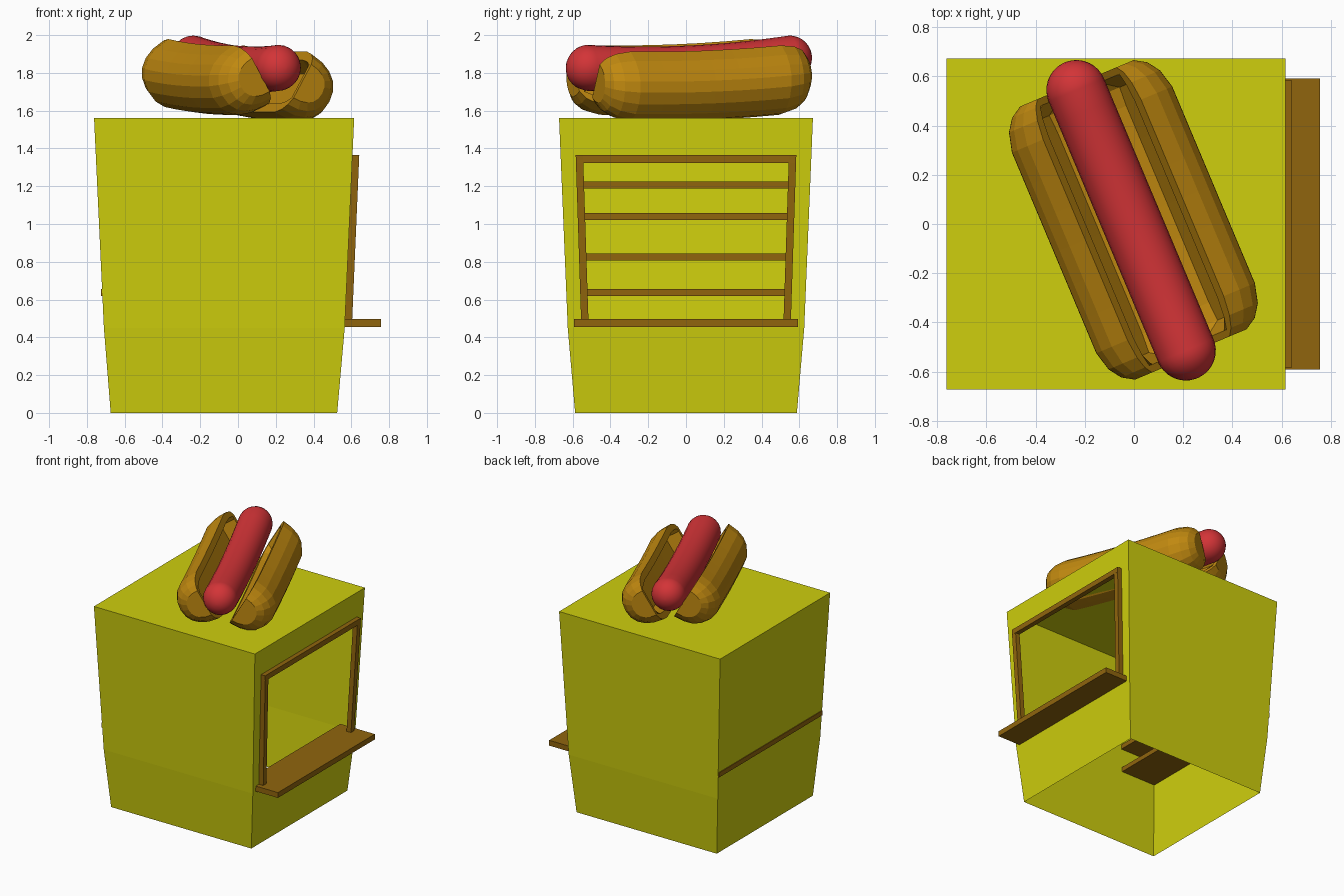
import bpy, bmesh, math
from mathutils import Matrix

if "Cube" in bpy.data.objects:
    bpy.data.objects.remove(bpy.data.objects["Cube"])


def material(name, rgb):
    m = bpy.data.materials.new(name)
    m.diffuse_color = (*rgb, 1)
    m.use_nodes = True
    m.node_tree.nodes["Principled BSDF"].inputs["Base Color"].default_value = m.diffuse_color
    return m


YELLOW = material("booth_yellow", (0.62, 0.62, 0.004))
BROWN = material("wood_brown", (0.28, 0.13, 0.004))
BUN = material("bun_tan", (0.53, 0.25, 0.005))
RED = material("sausage_red", (0.65, 0.034, 0.038))
TURN = Matrix.Rotation(math.radians(22.8), 4, 'Z')   # roof snack is set diagonally


def loft(rings, caps=(True, True)):
    """Skin a list of equal-length point rings."""
    bm = bmesh.new()
    loops = [[bm.verts.new(p) for p in r] for r in rings]
    n = len(loops[0])
    for a, b in zip(loops, loops[1:]):
        for i in range(n):
            j = (i + 1) % n
            bm.faces.new((a[i], a[j], b[j], b[i]))
    if caps[0]:
        bm.faces.new(loops[0][::-1])
    if caps[1]:
        bm.faces.new(loops[-1])
    bmesh.ops.recalc_face_normals(bm, faces=bm.faces)
    return bm


def finish(bm, name, mat, matrix=None):
    if matrix:
        bm.transform(matrix)
    me = bpy.data.meshes.new(name)
    bm.to_mesh(me)
    bm.free()
    me.materials.append(mat)
    ob = bpy.data.objects.new(name, me)
    bpy.context.collection.objects.link(ob)
    return ob


def rect(x0, x1, y0, y1, z):
    return [(x0, y0, z), (x1, y0, z), (x1, y1, z), (x0, y1, z)]


def box(name, x0, x1, y0, y1, z0, z1, mat):
    return finish(loft([rect(x0, x1, y0, y1, z0), rect(x0, x1, y0, y1, z1)]), name, mat)


# Booth shell: flared, open underneath, with a serving window on the right
def wall_x(z):
    return 0.565 + (z - 0.45) * 0.045


bm = loft([rect(-0.674, 0.525, -0.587, 0.587, 0),
           rect(-0.71, 0.565, -0.626, 0.626, 0.45),
           rect(-0.762, 0.615, -0.672, 0.672, 1.56)], caps=(False, True))
side = max((f for f in bm.faces if f.calc_center_median().z > 0.6 and f.normal.x > 0.9),
           key=lambda f: f.calc_center_median().x)
bmesh.ops.inset_individual(bm, faces=[side], thickness=0.1)
for v in side.verts:
    upper = v.co.z > 1
    z = 1.345 if upper else 0.472
    v.co = (wall_x(z), math.copysign(0.56 if upper else 0.53, v.co.y), z)
bmesh.ops.delete(bm, geom=[side], context='FACES')
finish(bm, "booth_shell", YELLOW)

# Window frame and serving counter
for s, label in ((-1, "front"), (1, "back")):
    low = rect(0.566, 0.604, s * 0.516, s * 0.555, 0.48)
    high = rect(0.605, 0.642, s * 0.545, s * 0.584, 1.365)
    finish(loft([low, high]), "window_post_" + label, BROWN)
box("window_top_bar", 0.604, 0.641, -0.582, 0.582, 1.324, 1.365, BROWN)
box("serving_counter", 0.46, 0.756, -0.592, 0.592, 0.455, 0.496, BROWN)

# Shelves on the inner left wall
for i, z in enumerate((0.637, 0.825, 1.04, 1.207)):
    w = 0.632 + (z - 0.637) * 0.04
    box(f"shelf_{i + 1}", -0.725, -0.42, -w, w, z - 0.018, z + 0.018, BROWN)


# Bun halves: scooped half-round section, rounded off at the ends
def bun_half(name, side, mid_u, mid_z, v0, v1):
    ends = [(0, 0.55), (0.03, 0.76), (0.08, 0.91), (0.16, 1.0)]
    stations = [(v0 + o, s) for o, s in ends]
    a, b = v0 + 0.16, v1 - 0.16
    stations += [(a + (b - a) * i / 6, 1.0) for i in range(1, 6)]
    stations += [(v1 - o, s) for o, s in reversed(ends)]
    cu, cz = 0.5, 0.866          # direction from chord middle up to the ridge (mirrored by side)
    h, d, n = 0.185, 0.238, 10
    rings = []
    for k, (v, s) in enumerate(stations):
        prof = []
        for i in range(n + 1):
            t = math.pi * i / n
            c, q = math.cos(t), max(0.0, math.sin(t))
            prof.append((s * h * math.copysign(abs(c) ** 0.88, c), s * d * q ** 0.88))
        dip = 0.09 if 2 <= k <= len(stations) - 3 else 0.0
        prof += [(-0.72 * h * s, 0), (-0.55 * h * s, dip), (0.55 * h * s, dip), (0.72 * h * s, 0)]
        lift = mid_z + 0.035 * v + 0.06 * v * v
        rings.append([(mid_u + side * (p * cu + q * cz), v, lift + p * cz - q * cu)
                      for p, q in prof])
    finish(loft(rings), name, BUN, TURN)


bun_half("bun_left", -1, -0.115, 1.79, -0.585, 0.62)
bun_half("bun_right", 1, 0.13, 1.757, -0.572, 0.615)

# Sausage: gently bowed capsule
R, V0, V1, N = 0.122, -0.556, 0.593, 24
stations = [(V0 - R * math.cos(t), R * math.sin(t))
            for t in (math.pi / 2 * (i + 0.3) / 8 for i in range(8))]
stations += [(V0 + (V1 - V0) * i / 12, R) for i in range(13)]
stations += [(V0 + V1 - v, r) for v, r in reversed(stations[:8])]
rings = []
for v, r in stations:
    zc = 1.822 + 0.04 * v + 0.085 * min(abs(v), 0.59) ** 2
    rings.append([(-0.005 + r * math.cos(2 * math.pi * i / N), v,
                   zc + r * math.sin(2 * math.pi * i / N)) for i in range(N)])
sausage = finish(loft(rings), "sausage", RED, TURN)
for p in sausage.data.polygons:
    p.use_smooth = True
